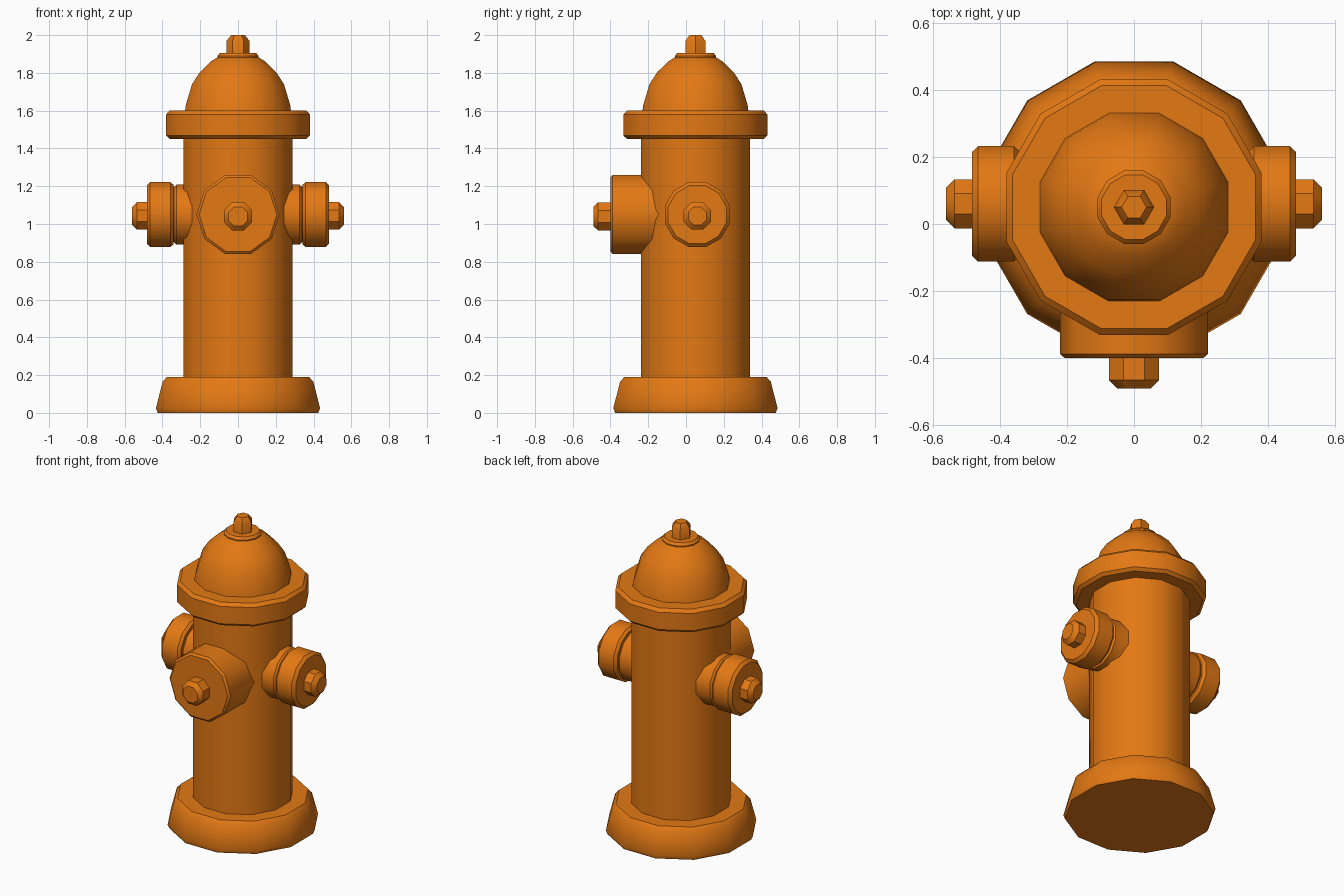
import bpy, bmesh, math
from mathutils import Vector

if "Cube" in bpy.data.objects:
    bpy.data.objects.remove(bpy.data.objects["Cube"])

orange = bpy.data.materials.new("hydrant_orange")
orange.diffuse_color = (0.77, 0.19, 0.007, 1)
orange.use_nodes = True
orange.node_tree.nodes["Principled BSDF"].inputs["Base Color"].default_value = orange.diffuse_color

X, Y, Z = Vector((1, 0, 0)), Vector((0, 1, 0)), Vector((0, 0, 1))
CY = 0.05  # barrel axis


def lathe(name, profile, sides, origin, u=X, v=Y, turn=0.0):
    """Closed faceted solid: (radius, distance) rings swept about u x v."""
    w = u.cross(v)
    bm = bmesh.new()
    rings = []
    for r, d in profile:
        ring = []
        for i in range(sides):
            a = math.radians(turn) + math.tau * i / sides
            ring.append(bm.verts.new(origin + u * (r * math.cos(a)) + v * (r * math.sin(a)) + w * d))
        rings.append(ring)
    for lo, hi in zip(rings, rings[1:]):
        for i in range(sides):
            j = (i + 1) % sides
            bm.faces.new((lo[i], lo[j], hi[j], hi[i]))
    bm.faces.new(rings[0][::-1])
    bm.faces.new(rings[-1])
    bmesh.ops.recalc_face_normals(bm, faces=bm.faces)
    mesh = bpy.data.meshes.new(name)
    bm.to_mesh(mesh)
    bm.free()
    mesh.materials.append(orange)
    ob = bpy.data.objects.new(name, mesh)
    bpy.context.collection.objects.link(ob)
    bpy.ops.object.select_all(action='DESELECT')
    ob.select_set(True)
    bpy.context.view_layer.objects.active = ob
    bpy.ops.object.shade_smooth_by_angle(angle=math.radians(38))
    return ob


# Upright parts
axis = Vector((0, CY, 0))
lathe("base", [(0.44, 0), (0.45, 0.025), (0.413, 0.165), (0.39, 0.19)], 12, axis, turn=15)
lathe("barrel", [(0.298, 0.15), (0.298, 1.5)], 12, axis, turn=15)
lathe("flange", [(0.375, 1.45), (0.394, 1.468), (0.394, 1.58), (0.375, 1.6)], 12, axis, turn=15)
lathe("dome", [(0.294, 1.57), (0.286, 1.63), (0.252, 1.74), (0.21, 1.803),
               (0.15, 1.86), (0.1, 1.89)], 12, axis, turn=15)
lathe("dome_washer", [(0.11, 1.86), (0.113, 1.89), (0.1, 1.905)], 12, axis, turn=15)
lathe("top_bolt", [(0.06, 1.88), (0.06, 1.97), (0.037, 2.0)], 6, axis)

# Front outlet with its bolt
front = Vector((0, 0, 1.05))
lathe("front_outlet", [(0.22, 0.1), (0.22, 0.388), (0.206, 0.4)], 10, front, X, Z)
lathe("front_bolt", [(0.081, 0.38), (0.081, 0.465), (0.055, 0.49)], 8, front - Z * 0.01, X, Z, 22.5)

# Side outlets: neck, cap and bolt
for side, s in (("right", 1), ("left", -1)):
    o = Vector((0, 0.06, 1.05))
    u = Y * s
    lathe(side + "_neck", [(0.175, 0.2), (0.165, 0.28), (0.165, 0.325), (0.15, 0.34),
                           (0.15, 0.36)], 12, o, u, Z, 15)
    lathe(side + "_cap", [(0.163, 0.342), (0.178, 0.358), (0.178, 0.465), (0.16, 0.483)], 12, o, u, Z, 15)
    lathe(side + "_bolt", [(0.079, 0.47), (0.079, 0.535), (0.052, 0.56)], 8, o - Z * 0.007, u, Z, 22.5)
